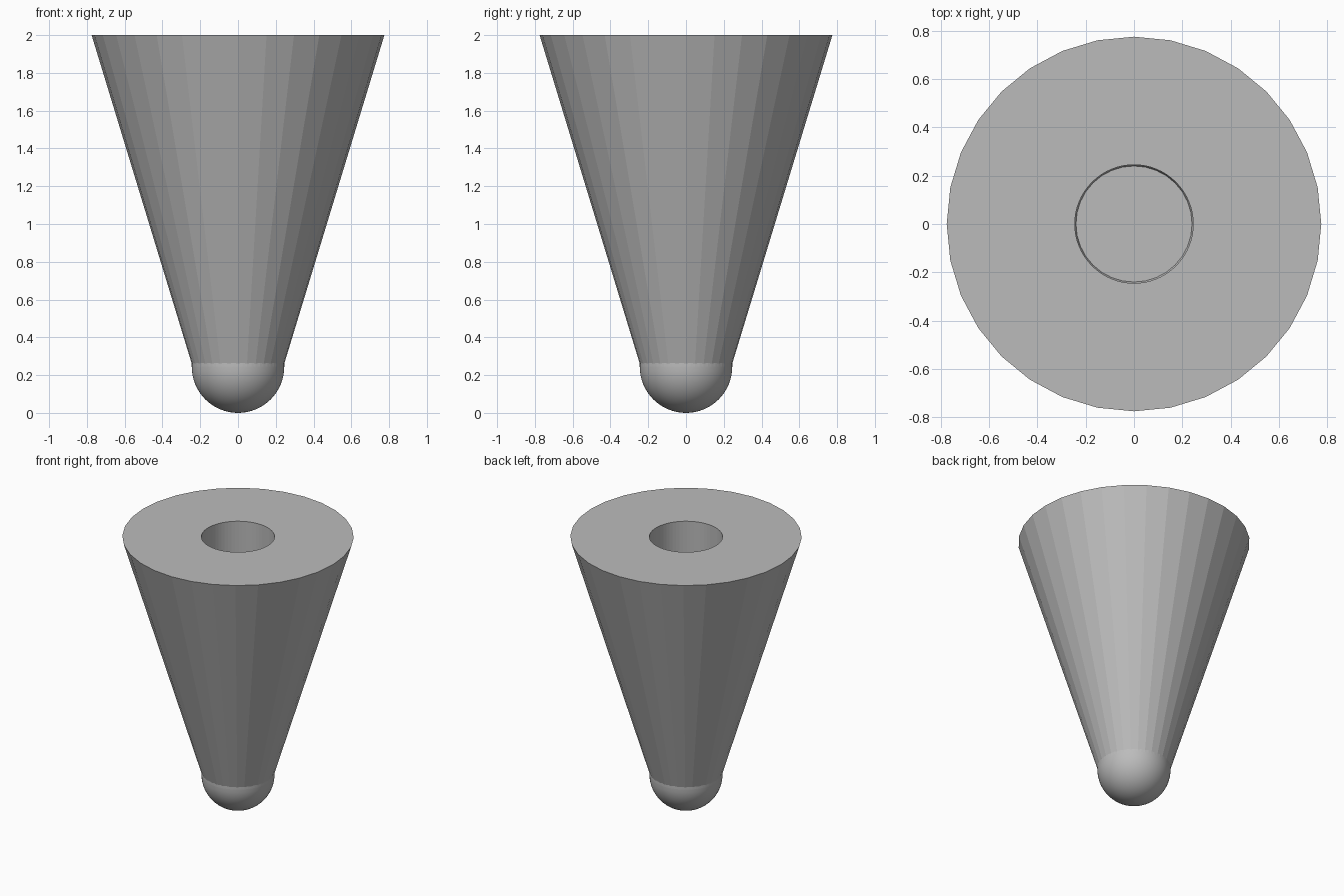
import bpy
import math

old = bpy.data.objects.get("Cube")
if old:
    bpy.data.objects.remove(old, do_unlink=True)

GREY = (0.5, 0.5, 0.5, 1.0)
mat = bpy.data.materials.new("plain grey")
mat.use_nodes = True
mat.diffuse_color = GREY
mat.node_tree.nodes["Principled BSDF"].inputs["Base Color"].default_value = GREY

HEIGHT = 2.0
TOP_R = 0.775
BORE_R = 0.245
SEAM = 0.245


def ring(radius, z, count):
    step = math.tau / count
    return [(radius * math.cos(i * step), radius * math.sin(i * step), z)
            for i in range(count)]


def lathe(name, profile, count, cap_end=False):
    """Revolve (radius, z) points, in order so that faces point outward."""
    verts, faces = [], []
    for radius, z in profile:
        verts += ring(radius, z, count)
    for k in range(len(profile) - 1):
        a, b = k * count, (k + 1) * count
        for i in range(count):
            j = (i + 1) % count
            faces.append((a + i, a + j, b + j, b + i))
    if cap_end:
        last = (len(profile) - 1) * count
        faces.append(tuple(range(last, last + count)))
    mesh = bpy.data.meshes.new(name)
    mesh.from_pydata(verts, [], faces)
    mesh.materials.append(mat)
    obj = bpy.data.objects.new(name, mesh)
    bpy.context.collection.objects.link(obj)
    return obj


def smooth(obj, degrees):
    bpy.ops.object.select_all(action="DESELECT")
    obj.select_set(True)
    bpy.context.view_layer.objects.active = obj
    bpy.ops.object.shade_smooth_by_angle(angle=math.radians(degrees))


# Tapered outer shell with flat facets
lathe("tapered_shell", [(SEAM * 0.98, SEAM), (TOP_R, HEIGHT)], 32)

# Flat rim: a 32-sided outline around a 64-sided bore
outer, inner = ring(TOP_R, HEIGHT, 32), ring(BORE_R, HEIGHT, 64)
rim_faces = []
for i in range(32):
    j = (i + 1) % 32
    a, mid, b = 32 + 2 * i, 33 + 2 * i, 32 + 2 * j
    rim_faces.append((i, j, b, mid, a))
rim_mesh = bpy.data.meshes.new("top_rim")
rim_mesh.from_pydata(outer + inner, [], rim_faces)
rim_mesh.materials.append(mat)
rim = bpy.data.objects.new("top_rim", rim_mesh)
bpy.context.collection.objects.link(rim)

# Straight bore down to the tip
lathe("bore_wall", [(BORE_R, HEIGHT), (BORE_R, SEAM)], 64)

# Rounded tip: half ball whose flat top is the floor of the bore
arc = [(BORE_R * math.sin(t), SEAM - BORE_R * math.cos(t))
       for t in (math.pi / 2 * k / 16 for k in range(17))]
arc[0] = (0.001, 0.0)
tip = lathe("rounded_tip", arc, 64, cap_end=True)
smooth(tip, 40)
